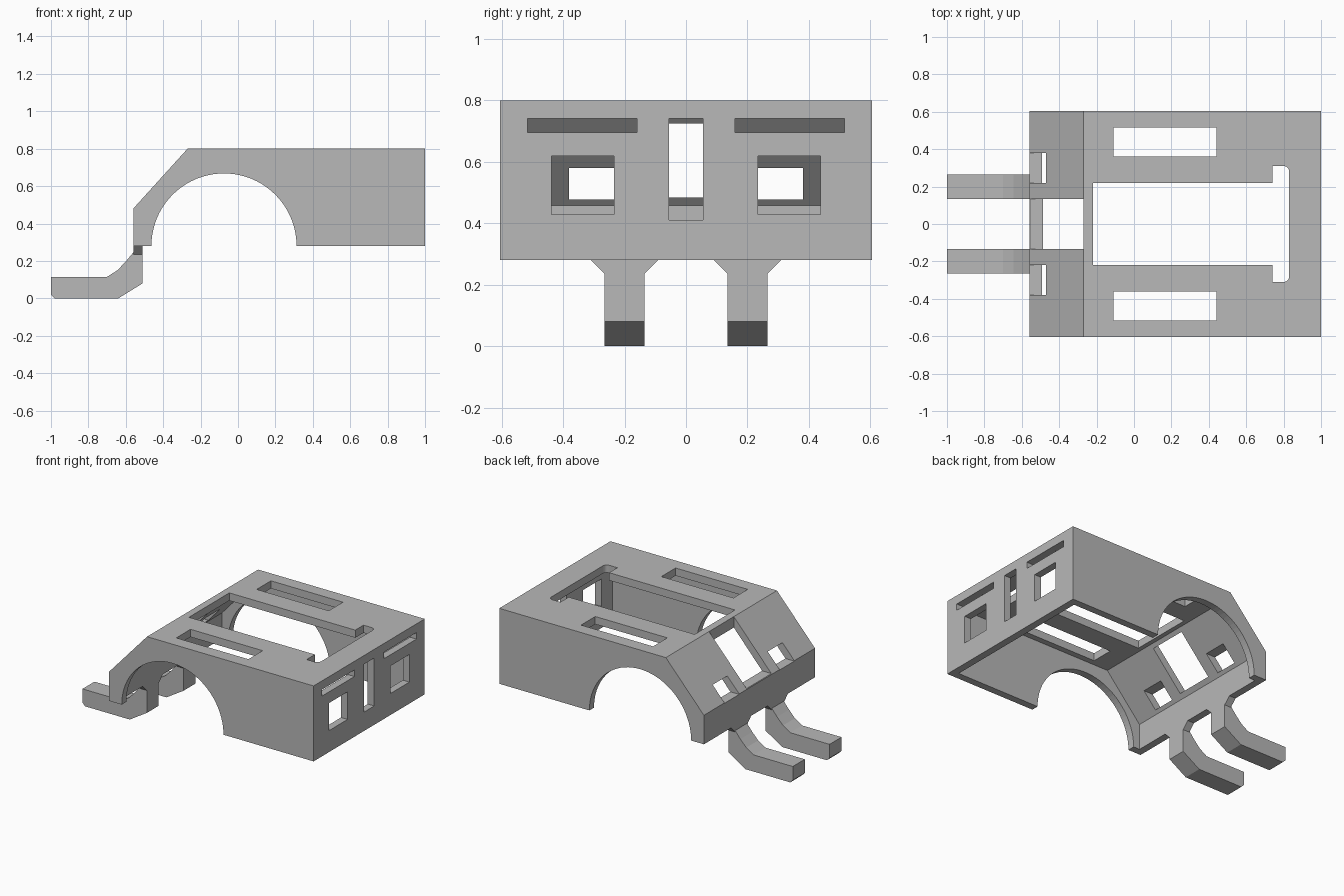
import bpy, bmesh, math
from mathutils import Vector

old = bpy.data.objects.get("Cube")
if old:
    bpy.data.objects.remove(old, do_unlink=True)

grey = bpy.data.materials.new("plain grey")
grey.use_nodes = True
grey.diffuse_color = (0.48, 0.48, 0.48, 1)
grey.node_tree.nodes["Principled BSDF"].inputs["Base Color"].default_value = (0.48, 0.48, 0.48, 1)


def prism(name, outline, axis, low, high):
    """Extrude a flat outline along x, y or z."""
    place = {"x": lambda a, b, d: (d, a, b),
             "y": lambda a, b, d: (a, d, b),
             "z": lambda a, b, d: (a, b, d)}[axis]
    bm = bmesh.new()
    face = bm.faces.new([bm.verts.new(place(a, b, low)) for a, b in outline])
    ext = bmesh.ops.extrude_face_region(bm, geom=[face])
    moved = [g for g in ext["geom"] if isinstance(g, bmesh.types.BMVert)]
    bmesh.ops.translate(bm, verts=moved, vec=Vector(place(0, 0, high - low)))
    bmesh.ops.recalc_face_normals(bm, faces=bm.faces)
    mesh = bpy.data.meshes.new(name)
    bm.to_mesh(mesh)
    bm.free()
    mesh.materials.append(grey)
    ob = bpy.data.objects.new(name, mesh)
    bpy.context.collection.objects.link(ob)
    return ob


def rect(a0, a1, b0, b1):
    return [(a0, b0), (a1, b0), (a1, b1), (a0, b1)]


def combine(target, tool, operation="DIFFERENCE"):
    """Apply a boolean and discard the tool."""
    tool.hide_render = True
    bpy.context.view_layer.objects.active = target
    mod = target.modifiers.new("boolean", "BOOLEAN")
    mod.operation, mod.object, mod.solver = operation, tool, "EXACT"
    bpy.ops.object.modifier_apply(modifier=mod.name)
    bpy.data.objects.remove(tool, do_unlink=True)


# Shell: outer body hollowed from below
HALF, WALL = 0.605, 0.05
shell = prism("body_shell", [(-0.56, 0.28), (-0.56, 0.48), (-0.27, 0.8), (1, 0.8), (1, 0.28)],
              "y", -HALF, HALF)
combine(shell, prism("hollow", [(-0.51, 0.1), (-0.51, 0.457), (-0.25, 0.747), (0.95, 0.747), (0.95, 0.1)],
                     "y", WALL - HALF, HALF - WALL))

# Wheel arch through both sides, kept clear of the end wall
ARCH_X, ARCH_R = -0.075, 0.388
arc = [(ARCH_X + ARCH_R * math.cos(math.pi * i / 40), 0.28 + ARCH_R * math.sin(math.pi * i / 40))
       for i in range(41)]
combine(shell, prism("arch_cutter", [(ARCH_X - ARCH_R, 0.1), (ARCH_X + ARCH_R, 0.1)] + arc, "y", -1, 1))

# Large roof opening with a wider, round-cornered end
R = 0.03
corner = [(0.83 - R + R * math.sin(t), 0.31 - R + R * math.cos(t))
          for t in (math.pi / 2 * (1 - i / 6) for i in range(7))]
half_outline = corner + [(0.74, 0.31), (0.74, 0.22), (-0.22, 0.22)]
outline = half_outline + [(x, -y) for x, y in reversed(half_outline)]
combine(shell, prism("roof_cutter", outline, "z", 0.7, 0.9))

# Central openings: sloped panel and end wall
combine(shell, prism("slope_cutter", rect(-0.7, -0.27, -0.135, 0.135), "z", 0.484, 0.9))
combine(shell, prism("slot_cutter", rect(-0.055, 0.055, 0.41, 0.74), "x", 0.9, 1.1))

# Paired openings
for s in (-1, 1):
    pairs = [
        ("roof_slot_cutter", rect(-0.11, 0.44, s * 0.36, s * 0.515), "z", 0.7, 0.9),
        ("slope_window_cutter", rect(s * 0.22, s * 0.38, 0.477, 0.58), "x", -0.7, -0.3),
        ("end_window_cutter", rect(s * 0.235, s * 0.438, 0.428, 0.618), "x", 0.9, 1.1),
        ("end_vent_cutter", rect(s * 0.16, s * 0.515, 0.695, 0.74), "x", 0.9, 1.1),
    ]
    for args in pairs:
        combine(shell, prism(*args))

# Bent forks with flared roots
fork_side = [(-0.51, 0.28), (-0.51, 0.08), (-0.64, 0), (-0.98, 0), (-1, 0.02), (-1, 0.115),
             (-0.70, 0.115), (-0.645, 0.15), (-0.60, 0.197), (-0.56, 0.245), (-0.56, 0.28)]
for s, side in ((1, "right"), (-1, "left")):
    fork = prism(side + "_fork", fork_side, "y", s * 0.2 - 0.065, s * 0.2 + 0.065)
    flare = [(s * 0.2 + d, z) for d, z in ((-0.11, 0.28), (-0.065, 0.235), (0.065, 0.235), (0.11, 0.28))]
    combine(fork, prism("flare", flare, "x", -0.56, -0.51), "UNION")
